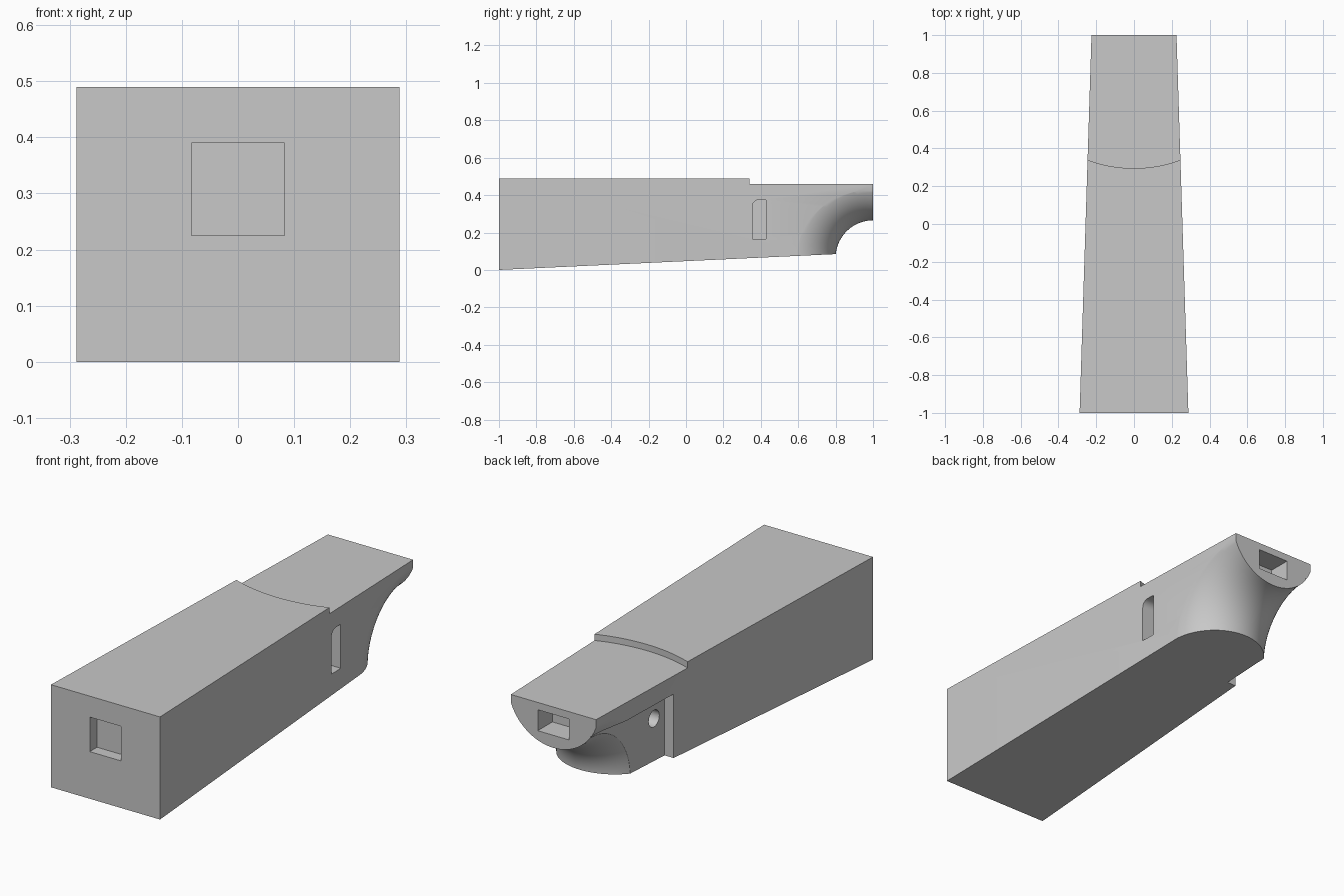
import bpy, bmesh, math
from mathutils import Vector

if "Cube" in bpy.data.objects:
    bpy.data.objects.remove(bpy.data.objects["Cube"], do_unlink=True)

grey = bpy.data.materials.new("plain grey")
grey.use_nodes = True
grey.diffuse_color = (0.58, 0.58, 0.58, 1)
grey.node_tree.nodes["Principled BSDF"].inputs["Base Color"].default_value = grey.diffuse_color


def finish(name, bm):
    bmesh.ops.recalc_face_normals(bm, faces=bm.faces)
    mesh = bpy.data.meshes.new(name)
    bm.to_mesh(mesh)
    bm.free()
    mesh.materials.append(grey)
    ob = bpy.data.objects.new(name, mesh)
    bpy.context.collection.objects.link(ob)
    return ob


def prism(name, outline, axis, lo, hi):
    """Extrude a 2D outline along one axis."""
    bm = bmesh.new()
    verts = []
    for p in outline:
        co = list(p)
        co.insert(axis, lo)
        verts.append(bm.verts.new(co))
    face = bm.faces.new(verts)
    step = Vector((0, 0, 0))
    step[axis] = hi - lo
    new = bmesh.ops.extrude_face_region(bm, geom=[face])["geom"]
    bmesh.ops.translate(bm, vec=step, verts=[g for g in new if isinstance(g, bmesh.types.BMVert)])
    return finish(name, bm)


def box(name, x, y, z):
    return prism(name, [(x[0], y[0]), (x[1], y[0]), (x[1], y[1]), (x[0], y[1])], 2, *z)


def circle(cx, cy, r, n):
    return [(cx + r * math.cos(math.tau * i / n), cy + r * math.sin(math.tau * i / n)) for i in range(n)]


def heel_curve(centre_y, centre_z, inner, half, n=40):
    """Solid of revolution about x whose rim is a half round."""
    bm = bmesh.new()
    pts = [(-half, 0)]
    for i in range(n + 1):
        a = math.pi * i / n
        pts.append((-half * math.cos(a), inner + half - half * math.sin(a)))
    pts.append((half, 0))
    verts = [bm.verts.new((x, centre_y, centre_z + r)) for x, r in pts]
    edges = [bm.edges.new(pair) for pair in zip(verts, verts[1:])]
    bmesh.ops.spin(bm, geom=verts + edges, cent=(0, centre_y, centre_z), axis=(1, 0, 0),
                   angle=math.tau, steps=128, use_merge=True)
    bmesh.ops.remove_doubles(bm, verts=bm.verts, dist=1e-5)
    return finish("heel_cutter", bm)


# Tapered body block: side profile extruded across, then narrowed to the back
body = prism("tapered_body", [(-1, 0), (1, 0.094), (1, 0.49), (-1, 0.49)], 0, -1, 1)
for v in body.data.vertices:
    v.co.x *= 0.288 if v.co.y < 0 else 0.225

# Slot outline with one rounded top corner
r = 0.035
slot = [(0.355, 0.165), (0.428, 0.165), (0.428, 0.375)]
for i in range(9):
    a = math.pi / 2 * (1 + i / 8)
    slot.append((0.355 + r + r * math.cos(a), 0.375 - r + r * math.sin(a)))

cutters = [
    # curved step on the top
    prism("step_cutter", circle(0, 1, 0.705, 160), 2, 0.46, 0.6),
    # swept half-round heel at the back
    heel_curve(1, 0.065, 0.2, 0.24),
    # open side recess and its round hole
    box("recess_cutter", (-0.4, -0.195), (0.44, 1.1), (-0.1, 0.373)),
    prism("hole_cutter", circle(0.52, 0.274, 0.04, 32), 0, -0.3, -0.09),
    # slot on the other side
    prism("slot_cutter", slot, 0, 0.14, 0.4),
    # square front socket and flat back socket
    box("front_socket_cutter", (-0.083, 0.083), (-1.1, -0.945), (0.225, 0.39)),
    box("back_socket_cutter", (-0.083, 0.083), (0.89, 1.1), (0.325, 0.425)),
]

bpy.context.view_layer.objects.active = body
for cutter in cutters:
    mod = body.modifiers.new(cutter.name, "BOOLEAN")
    mod.operation = "DIFFERENCE"
    mod.solver = "EXACT"
    mod.object = cutter
    bpy.ops.object.modifier_apply(modifier=mod.name)
    bpy.data.objects.remove(cutter, do_unlink=True)

bpy.ops.object.select_all(action="DESELECT")
body.select_set(True)
bpy.ops.object.shade_smooth_by_angle(angle=math.radians(25))
